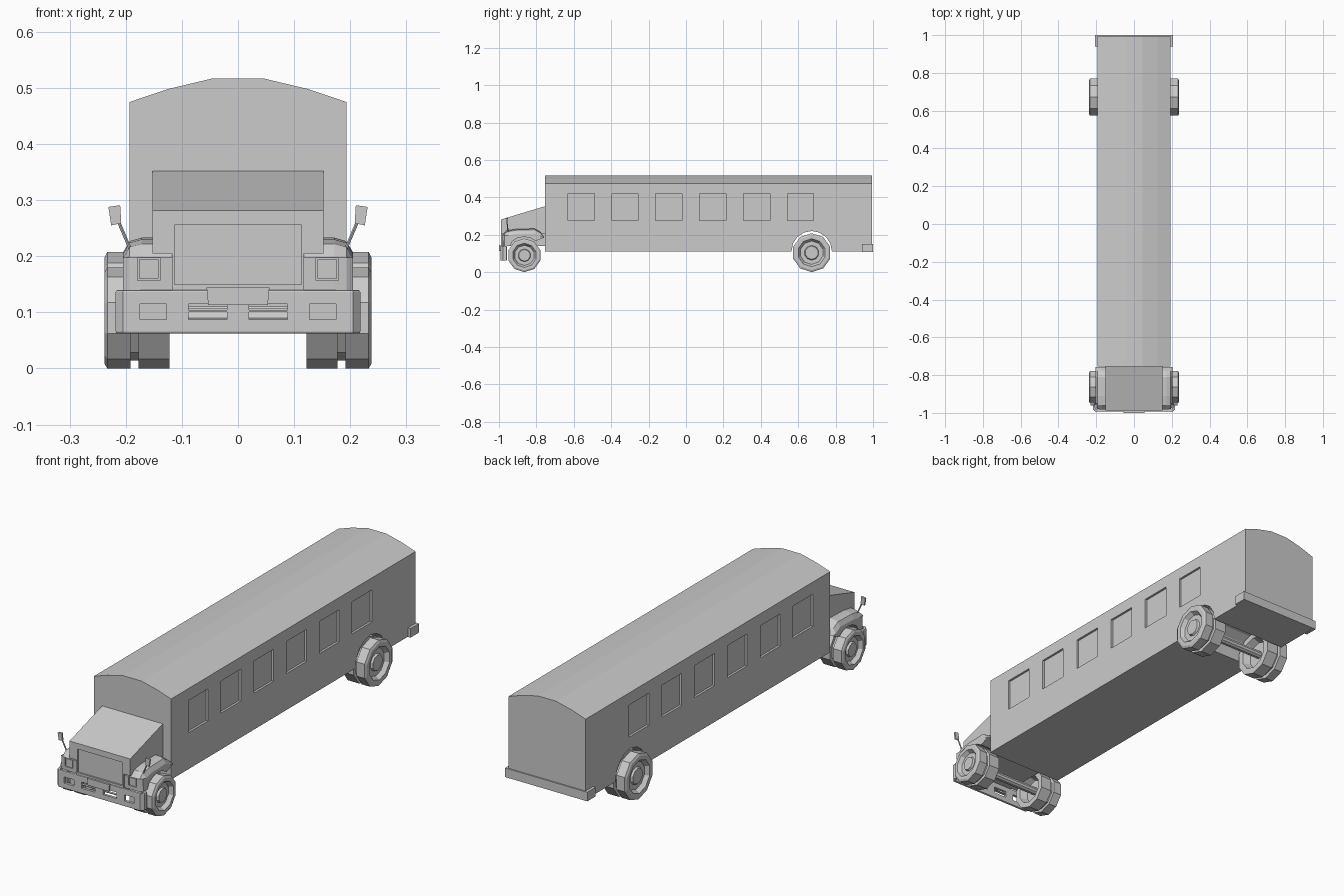
import bpy, bmesh, math
from mathutils import Vector, Matrix

if "Cube" in bpy.data.objects:
    bpy.data.objects.remove(bpy.data.objects["Cube"])


def finish(name, bm):
    bmesh.ops.recalc_face_normals(bm, faces=bm.faces)
    me = bpy.data.meshes.new(name)
    bm.to_mesh(me)
    bm.free()
    ob = bpy.data.objects.new(name, me)
    bpy.context.collection.objects.link(ob)
    return ob


def loft(name, sections):
    """Join closed sections of equal length and cap both ends."""
    bm = bmesh.new()
    rings = [[bm.verts.new(p) for p in s] for s in sections]
    n = len(rings[0])
    for a, b in zip(rings, rings[1:]):
        for i in range(n):
            j = (i + 1) % n
            bm.faces.new((a[i], a[j], b[j], b[i]))
    bm.faces.new(rings[0])
    bm.faces.new(rings[-1])
    return finish(name, bm)


def box(name, x0, x1, y0, y1, z0, z1):
    return loft(name, [[(x0, y0, z), (x1, y0, z), (x1, y1, z), (x0, y1, z)] for z in (z0, z1)])


def rod(name, p, q, r, sides=8):
    p, q = Vector(p), Vector(q)
    turn = (q - p).to_track_quat('Z', 'Y')
    ring = [turn @ Vector((r * math.cos(t), r * math.sin(t), 0))
            for t in (2 * math.pi * i / sides for i in range(sides))]
    return loft(name, [[c + v for v in ring] for c in (p, q)])


def apply_mods(ob):
    bpy.context.view_layer.objects.active = ob
    for m in list(ob.modifiers):
        bpy.ops.object.modifier_apply(modifier=m.name)


def cut(ob, cutters):
    for c in cutters:
        m = ob.modifiers.new("cut", 'BOOLEAN')
        m.operation, m.solver, m.object = 'DIFFERENCE', 'EXACT', c
    apply_mods(ob)
    for c in cutters:
        bpy.data.objects.remove(c)


# Passenger body with arched roof, recessed windows and rear wheel opening
half = [(0.193, 0.11), (0.193, 0.475), (0.125, 0.498), (0.045, 0.517)]
outline = half + [(-x, z) for x, z in reversed(half)]
body = loft("body", [[(x, y, z) for x, z in outline] for y in (-0.755, 0.994)])
cutters = [rod("arch_cutter", (-0.3, 0.672, 0.112), (0.3, 0.672, 0.112), 0.108, 16)]
for i in range(6):
    y = -0.631 + 0.2345 * i
    for s in (-1, 1):
        a, b = sorted((s * 0.183, s * 0.22))
        cutters.append(box("window_cutter", a, b, y, y + 0.141, 0.275, 0.42))
cut(body, cutters)

# Bonnet: T-shaped section with sloping top and recessed grille
half = [(0.118, 0.14), (0.118, 0.205), (0.152, 0.205), (0.152, 0.282)]
outline = half + [(-x, z) for x, z in reversed(half)]
bonnet = loft("bonnet", [
    [(x, -0.988, z) for x, z in outline],
    [(x, -0.755, 0.352 if z > 0.25 else z) for x, z in outline]])
cut(bonnet, [box("grille_cutter", -0.113, 0.113, -1.1, -0.981, 0.15, 0.256)])

# Front fenders with wheel arch and dropped outer edge, plus headlight recess
top = [(-0.98, 0.14), (-0.982, 0.198), (-0.96, 0.222), (-0.91, 0.23),
       (-0.81, 0.233), (-0.778, 0.215), (-0.757, 0.185)]
arch = [(-0.866 + 0.097 * math.cos(math.radians(t)), 0.092 + 0.097 * math.sin(math.radians(t)))
        for t in (50, 70, 90, 110, 130, 150)]
for s in (-1, 1):
    secs = []
    for x, drop in ((0.118, 0), (0.172, 0), (0.193, 0.006), (0.205, 0.026)):
        secs.append([(s * x, y + (drop * 0.4 if y < -0.95 else 0),
                      z - (drop if z > 0.2 else 0)) for y, z in top + arch])
    fender = loft("fender", secs)
    a, b = sorted((s * 0.139, s * 0.179))
    cut(fender, [box("headlight_cutter", a, b, -1.05, -0.976, 0.157, 0.197)])
    box("headlight", a + 0.003, b - 0.003, -0.98, -0.97, 0.16, 0.194)

# Front bumper: C-shaped shell with openings
half = [(0.206, -0.958), (0.218, -0.958), (0.218, -0.979), (0.205, -0.993)]
inner = [(0.2, -0.981), (0.206, -0.974)]
plan = half + [(-x, y) for x, y in reversed(half)] + [(-x, y) for x, y in reversed(inner)] + inner
bumper = loft("front_bumper", [[(x, y, z) for x, y in plan] for z in (0.062, 0.14)])
m = bumper.modifiers.new("edge", 'BEVEL')
m.width, m.segments, m.limit_method = 0.004, 2, 'ANGLE'
m.angle_limit = math.radians(60)
apply_mods(bumper)
holes = []
for s in (-1, 1):
    for x0, x1, z0, z1 in ((0.127, 0.175, 0.087, 0.115),
                           (0.02, 0.088, 0.087, 0.101), (0.02, 0.088, 0.104, 0.115)):
        a, b = sorted((s * x0, s * x1))
        holes.append(box("hole_cutter", a, b, -1.05, -0.93, z0, z1))
cut(bumper, holes)

# Front plate, slightly tapered
loft("front_plate", [[(-w, -1.0, z), (w, -1.0, z), (w, -0.991, z), (-w, -0.991, z)]
                     for w, z in ((0.053, 0.113), (0.056, 0.144))])

# Rear bumper wrapping both corners
plan = [(-0.206, 0.94), (-0.206, 1.0), (0.206, 1.0), (0.206, 0.94),
        (0.192, 0.94), (0.192, 0.992), (-0.192, 0.992), (-0.192, 0.94)]
loft("rear_bumper", [[(x, y, z) for x, y in plan] for z in (0.109, 0.15)])


# Ten-sided double wheels turned from a profile
def wheel(name, s, y, z, r):
    prof = [(0.229, 0), (0.229, 0.34 * r), (0.22, 0.38 * r), (0.22, 0.6 * r), (0.232, 0.68 * r),
            (0.238, 0.72 * r), (0.238, 0.9 * r), (0.233, r), (0.192, r), (0.192, 0.84 * r),
            (0.177, 0.84 * r), (0.177, r), (0.122, r), (0.122, 0.72 * r), (0.155, 0.6 * r), (0.155, 0)]
    bm = bmesh.new()
    vs = [bm.verts.new((s * x, 0, rr)) for x, rr in prof]
    es = [bm.edges.new(p) for p in zip(vs, vs[1:])]
    bmesh.ops.spin(bm, geom=vs + es, cent=(0, 0, 0), axis=(1, 0, 0),
                   angle=2 * math.pi, steps=10, use_duplicate=False)
    bmesh.ops.remove_doubles(bm, verts=bm.verts, dist=1e-5)
    bmesh.ops.translate(bm, verts=bm.verts, vec=(0, y, z))
    finish(name, bm)


for end, y, r in (("front", -0.864, 0.09), ("rear", 0.672, 0.104)):
    for s in (-1, 1):
        wheel(end + "_wheel", s, y, r, r)
    rod(end + "_axle", (-0.17, y, r), (0.17, y, r), 0.018, 10)

# Mirrors on stalks
for s in (-1, 1):
    rod("mirror_stalk", (s * 0.193, -0.952, 0.215), (s * 0.213, -0.955, 0.262), 0.003, 6)
    loft("mirror", [[(s * x, y, z) for x, z in
                     ((0.208, 0.259), (0.226, 0.255), (0.231, 0.288), (0.21, 0.291))]
                    for y in (-0.96, -0.952)])
